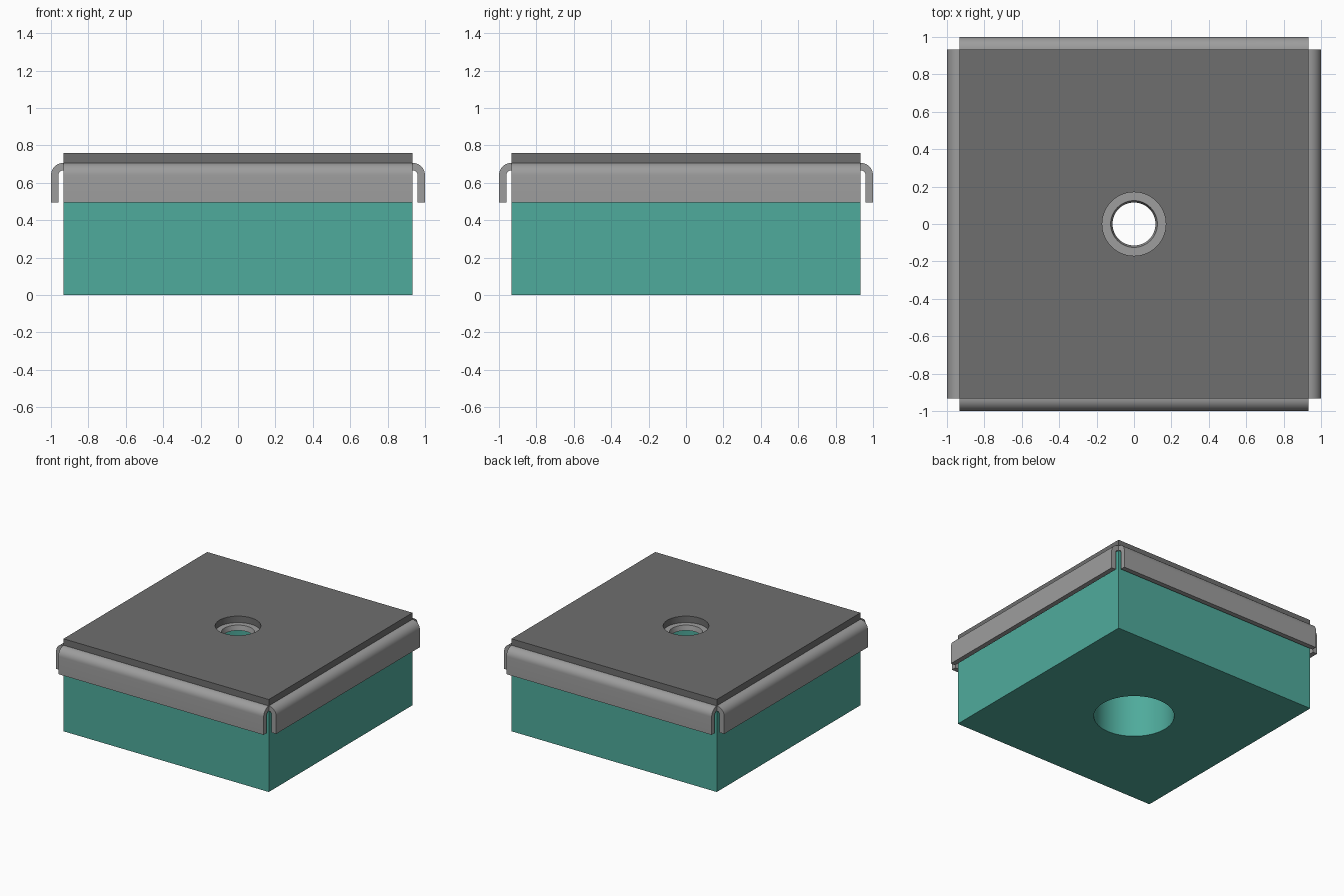
import bpy, bmesh, math
from mathutils import Matrix

if "Cube" in bpy.data.objects:
    bpy.data.objects.remove(bpy.data.objects["Cube"])

H = 0.933          # half width of the block and flat plates
N = 64             # segments round the holes


def material(name, hex_rgb):
    def lin(c):
        return c / 12.92 if c <= 0.04045 else ((c + 0.055) / 1.055) ** 2.4
    m = bpy.data.materials.new(name)
    m.diffuse_color = [lin(int(hex_rgb[i:i + 2], 16) / 255) for i in (0, 2, 4)] + [1]
    m.use_nodes = True
    m.node_tree.nodes["Principled BSDF"].inputs["Base Color"].default_value = m.diffuse_color
    return m


def square_with_hole(bm, z0, z1, r_bottom, r_top):
    """Square slab with a round, optionally tapered, hole through it."""
    rings = []
    for z, r in ((z0, r_bottom), (z1, r_top)):
        inner, outer = [], []
        for i in range(N):
            a = 2 * math.pi * i / N
            c, s = math.cos(a), math.sin(a)
            k = H / max(abs(c), abs(s))
            inner.append(bm.verts.new((r * c, r * s, z)))
            outer.append(bm.verts.new((k * c, k * s, z)))
        rings += [inner, outer]
    ib, ob, it, ot = rings
    for a, b in ((ib, ob), (ob, ot), (ot, it), (it, ib)):
        for i in range(N):
            j = (i + 1) % N
            bm.faces.new((a[i], a[j], b[j], b[i]))


def bent_flange(bm, turn, z_top, z_low, r_out, thick):
    """Lip that leaves the sheet, bends down and ends at z_low."""
    steps = 10
    angles = [math.pi / 2 * (1 - i / steps) for i in range(steps + 1)]
    zc = z_top - r_out

    def line(r):
        pts = [(H + r * math.cos(a), zc + r * math.sin(a)) for a in angles]
        return pts + [(H + r, z_low)]

    rot = Matrix.Rotation(turn, 3, 'Z')
    out, inn = line(r_out), line(r_out - thick)
    rows = []
    for (xo, zo), (xi, zi) in zip(out, inn):
        corners = ((xo, -H, zo), (xo, H, zo), (xi, H, zi), (xi, -H, zi))
        rows.append([bm.verts.new(rot @ Matrix.Translation(p).to_translation()) for p in corners])
    for a, b in zip(rows, rows[1:]):
        for i in range(4):
            j = (i + 1) % 4
            bm.faces.new((a[i], a[j], b[j], b[i]))
    bm.faces.new(rows[0])
    bm.faces.new(rows[-1])


def finish(bm, name, mat):
    bmesh.ops.recalc_face_normals(bm, faces=bm.faces[:])
    me = bpy.data.meshes.new(name)
    bm.to_mesh(me)
    bm.free()
    me.materials.append(mat)
    ob = bpy.data.objects.new(name, me)
    bpy.context.collection.objects.link(ob)
    bpy.ops.object.select_all(action='DESELECT')
    ob.select_set(True)
    bpy.context.view_layer.objects.active = ob
    bpy.ops.object.shade_smooth_by_angle(angle=math.radians(30))


teal = material("teal", "4FAB9C")
grey = material("light grey metal", "9D9D9D")
dark = material("dark grey", "6F6F6F")

# Base block with a wide bore
bm = bmesh.new()
square_with_hole(bm, 0, 0.667, 0.30, 0.30)
finish(bm, "base_block", teal)

# Folded metal cover: flat sheet plus four bent lips
bm = bmesh.new()
square_with_hole(bm, 0.667, 0.707, 0.115, 0.125)
for q in range(4):
    bent_flange(bm, q * math.pi / 2, 0.707, 0.495, 0.067, 0.04)
finish(bm, "metal_cover", grey)

# Dark top pad with its own hole
bm = bmesh.new()
square_with_hole(bm, 0.707, 0.76, 0.17, 0.17)
finish(bm, "top_pad", dark)
